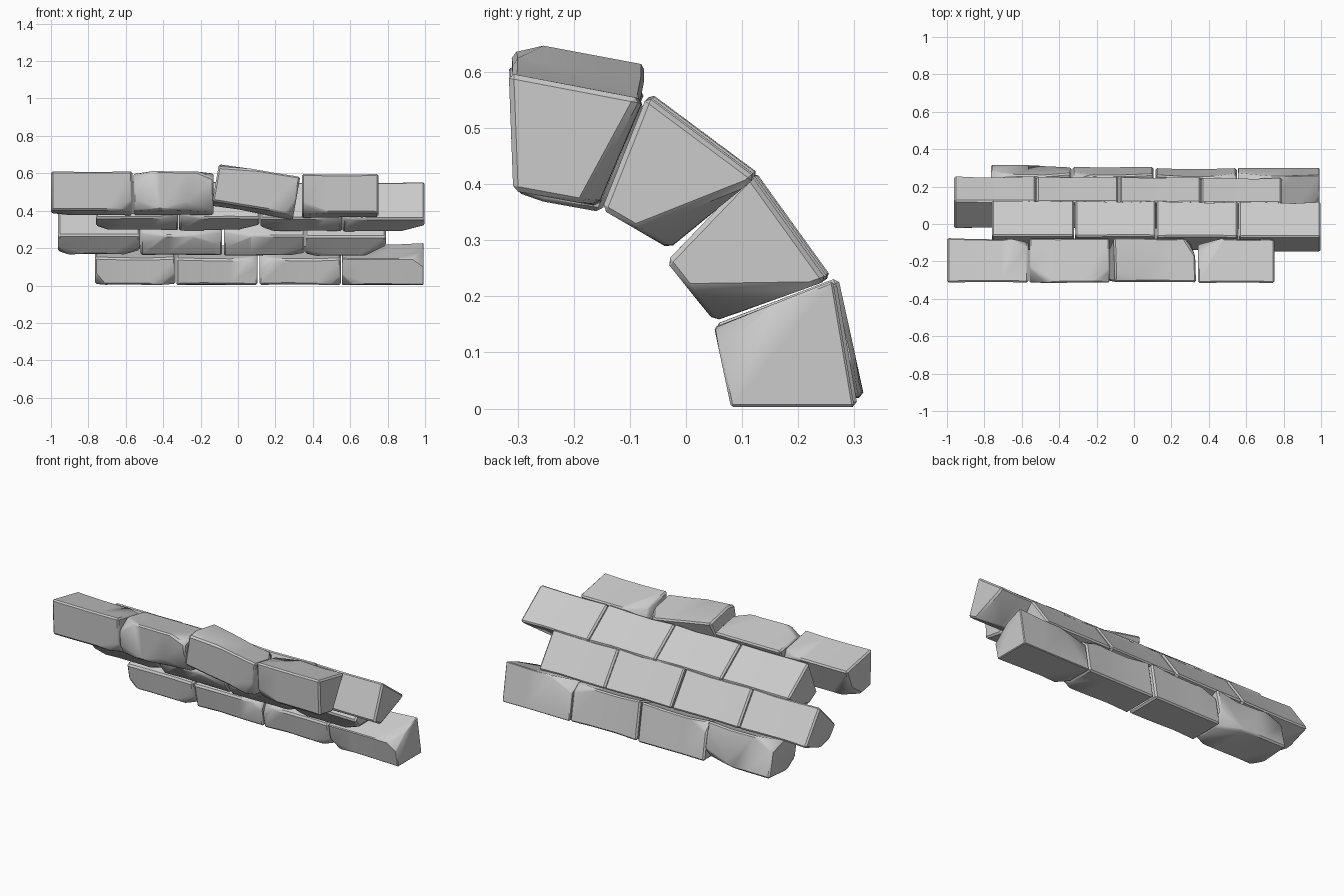
import bpy, bmesh, math, random
from mathutils import Vector, Matrix

if "Cube" in bpy.data.objects:
    bpy.data.objects.remove(bpy.data.objects["Cube"], do_unlink=True)
random.seed(4)

stone = bpy.data.materials.new("grey stone")
stone.use_nodes = True
stone.diffuse_color = (0.6, 0.6, 0.6, 1)
stone.node_tree.nodes["Principled BSDF"].inputs["Base Color"].default_value = (0.6, 0.6, 0.6, 1)

IN, OUT, LOW, TOP = 0, 1, 0, 1


def brick(name, x0, x1, section, chips, shift=(0, 0), tilt=0, sag=0):
    """Wedge stone: section is inner-low, outer-low, outer-top, inner-top as (y, z)."""
    il, ol, ot, it = [Vector((0, y + shift[0], z + shift[1])) for y, z in section]
    corner = {(IN, LOW): il, (OUT, LOW): ol, (OUT, TOP): ot, (IN, TOP): it}
    centre = (il + ol + ot + it) / 4
    bm = bmesh.new()
    rings = []
    for i in range(4):
        x = x0 + (x1 - x0) * i / 3
        ring = []
        for key, p in corner.items():
            q = p.copy()
            if i in (1, 2):          # slightly worn, uneven middle
                q = q.lerp(centre, random.uniform(0, 0.05) + (sag if key[1] == TOP else 0))
            q.x = x
            ring.append(bm.verts.new(q))
        rings.append(ring)
    for a, b in zip(rings, rings[1:]):
        for k in range(4):
            n = (k + 1) % 4
            bm.faces.new((a[k], a[n], b[n], b[k]))
    bm.faces.new(rings[0])
    bm.faces.new(rings[-1][::-1])
    bmesh.ops.recalc_face_normals(bm, faces=bm.faces)

    # chips: planes through three points along the edges that meet at a corner
    mid = Vector(((x0 + x1) / 2, centre.y, centre.z))
    for end, side, level, dx, across, up in chips:
        base = corner[side, level]
        c = Vector((x1 if end > 0 else x0, base.y, base.z))
        p1 = c - Vector((end * dx, 0, 0))
        p2 = c + (corner[1 - side, level] - base) * across
        p3 = c + (corner[side, 1 - level] - base) * up
        no = (p2 - p1).cross(p3 - p1).normalized()
        if no.dot(mid - p1) > 0:
            no = -no
        cut = bmesh.ops.bisect_plane(bm, geom=bm.verts[:] + bm.edges[:] + bm.faces[:],
                                     plane_co=p1, plane_no=no, clear_outer=True)
        edges = [e for e in cut["geom_cut"] if isinstance(e, bmesh.types.BMEdge)]
        bmesh.ops.holes_fill(bm, edges=edges, sides=0)

    # soften the hard edges
    bmesh.ops.remove_doubles(bm, verts=bm.verts, dist=0.002)
    hard = [e for e in bm.edges if len(e.link_faces) == 2 and e.calc_face_angle(0) > 0.6]
    bmesh.ops.bevel(bm, geom=hard, offset=0.009, segments=1, affect='EDGES', clamp_overlap=True)
    bmesh.ops.recalc_face_normals(bm, faces=bm.faces)
    if tilt:
        bmesh.ops.rotate(bm, verts=bm.verts, cent=mid,
                         matrix=Matrix.Rotation(math.radians(tilt), 3, 'Y'))
    me = bpy.data.meshes.new(name)
    bm.to_mesh(me)
    bm.free()
    me.materials.append(stone)
    ob = bpy.data.objects.new(name, me)
    bpy.context.collection.objects.link(ob)
    bpy.ops.object.select_all(action='DESELECT')
    ob.select_set(True)
    bpy.context.view_layer.objects.active = ob
    bpy.ops.object.shade_smooth_by_angle(angle=math.radians(32))


# bottom course
low = [(0.08, 0.003), (0.3, 0.003), (0.262, 0.228), (0.05, 0.145)]
wide = [(0.08, 0.003), (0.318, 0.02), (0.272, 0.235), (0.05, 0.15)]
brick("bottom_brick_1", -0.765, -0.335, wide,
      [(-1, IN, LOW, 0.05, 0.3, 0.4), (1, IN, LOW, 0.07, 0.3, 0.4),
       (1, OUT, LOW, 0.2, 0.3, 0.3), (-1, OUT, TOP, 0.12, 0.4, 0.3)], sag=0.08)
brick("bottom_brick_2", -0.33, 0.105, low,
      [(-1, OUT, TOP, 0.15, 0.2, 0.3), (1, IN, TOP, 0.08, 0.2, 0.3)], (0.006, 0), sag=0.06)
brick("bottom_brick_3", 0.115, 0.55, low,
      [(-1, IN, TOP, 0.08, 0.2, 0.4), (1, IN, LOW, 0.05, 0.3, 0.3),
       (1, OUT, TOP, 0.15, 0.2, 0.25)], sag=0.06)
brick("bottom_brick_4", 0.555, 0.992, low,
      [(1, IN, TOP, 0.06, 0.5, 0.3), (-1, OUT, TOP, 0.2, 0.3, 0.3),
       (-1, IN, LOW, 0.06, 0.3, 0.4)], sag=0.03)

# second course
second = [(-0.035, 0.262), (0.05, 0.155), (0.252, 0.228), (0.115, 0.418)]
# reorder so the wedge reads inner-low, outer-low, outer-top, inner-top
second = [second[1], second[2], second[3], second[0]]
brick("second_brick_1", -0.962, -0.525, second,
      [(-1, IN, LOW, 0.06, 0.3, 0.4), (1, IN, LOW, 0.1, 0.4, 0.4)], (0.008, 0.006))
brick("second_brick_2", -0.52, -0.085, second,
      [(-1, IN, TOP, 0.15, 0.12, 0.5), (1, IN, TOP, 0.2, 0.15, 0.5)], (0.006, 0.005))
brick("second_brick_3", -0.075, 0.355, second,
      [(-1, IN, TOP, 0.18, 0.15, 0.6), (1, IN, LOW, 0.08, 0.2, 0.4)], (0.003, 0.003))
brick("second_brick_4", 0.36, 0.79, second,
      [(1, IN, LOW, 0.12, 0.85, 0.55), (-1, IN, LOW, 0.06, 0.2, 0.3)])

# third course
third = [(-0.03, 0.285), (0.125, 0.412), (-0.07, 0.557), (-0.15, 0.355)]
brick("third_brick_1", -0.76, -0.32, third,
      [(-1, IN, LOW, 0.08, 0.4, 0.4), (1, IN, TOP, 0.1, 0.1, 0.5)], (0.006, 0.006))
brick("third_brick_2", -0.315, 0.115, third,
      [(-1, IN, TOP, 0.14, 0.12, 0.5), (1, IN, LOW, 0.14, 0.4, 0.5)], (0.005, 0.005))
brick("third_brick_3", 0.12, 0.555, third,
      [(-1, IN, LOW, 0.08, 0.3, 0.4), (1, IN, TOP, 0.12, 0.12, 0.5)], (0.002, 0.002))
brick("third_brick_4", 0.56, 0.998, third,
      [(1, IN, LOW, 0.13, 0.9, 0.5), (-1, IN, TOP, 0.05, 0.1, 0.3)])

# top course
top = [(-0.308, 0.388), (-0.155, 0.36), (-0.075, 0.552), (-0.316, 0.598)]
brick("top_brick_1", -0.999, -0.565, top,
      [(1, IN, LOW, 0.06, 0.3, 0.25), (1, OUT, TOP, 0.1, 0.2, 0.3),
       (-1, OUT, LOW, 0.1, 0.4, 0.4)], (0.003, 0.014))
brick("top_brick_2", -0.56, -0.13, top,
      [(-1, IN, TOP, 0.1, 0.35, 0.35), (1, IN, LOW, 0.25, 0.4, 0.6),
       (-1, IN, LOW, 0.1, 0.2, 0.3), (1, IN, TOP, 0.1, 0.3, 0.2)], (0, 0.016))
brick("top_brick_3", -0.125, 0.315, top,
      [(-1, IN, TOP, 0.25, 0.25, 0.12), (1, IN, LOW, 0.04, 0.3, 0.4),
       (1, OUT, TOP, 0.06, 0.4, 0.5)], (0.004, 0.025), tilt=10)
brick("top_brick_4", 0.342, 0.752, top,
      [(1, OUT, LOW, 0.1, 0.2, 1.4), (-1, IN, LOW, 0.14, 0.3, 0.25),
       (-1, OUT, TOP, 0.12, 0.3, 0.4)], (0, 0))
